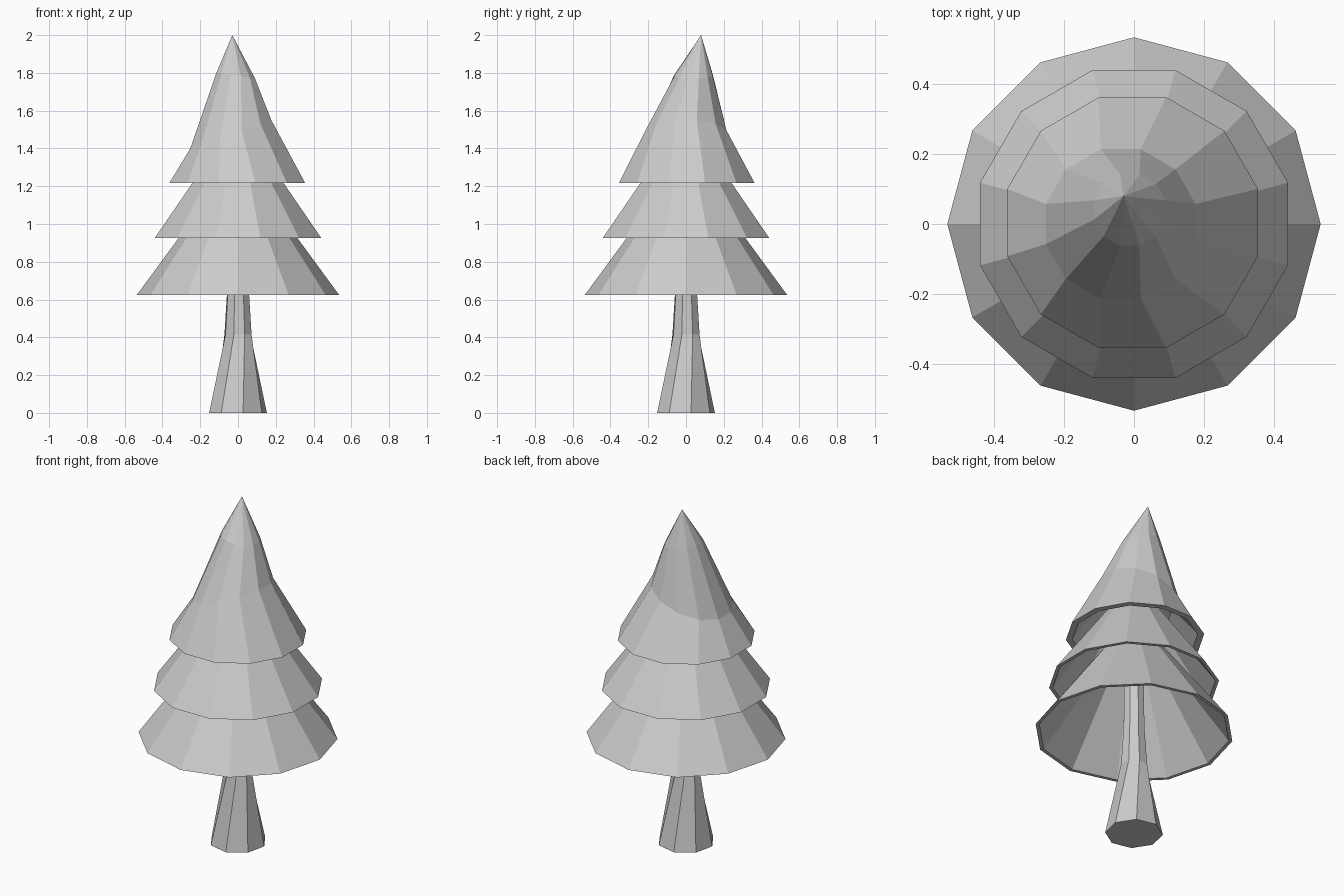
import bpy, bmesh
from math import cos, sin, radians

if "Cube" in bpy.data.objects:
    bpy.data.objects.remove(bpy.data.objects["Cube"])


def ring(bm, n, r, z, offset=0, cx=0, cy=0, tilt=0):
    """One polygon loop; tilt raises z along +x."""
    loop = []
    for i in range(n):
        a = radians(offset + 360 * i / n)
        dx, dy = r * cos(a), r * sin(a)
        loop.append(bm.verts.new((cx + dx, cy + dy, z + tilt * dx)))
    return loop


def loft(name, n, rings, tip=None, cap_start=False, cap_end=False):
    """Skin a list of ring settings, ending in caps or a point."""
    bm = bmesh.new()
    loops = [ring(bm, n, **s) for s in rings]
    for a, b in zip(loops, loops[1:]):
        for i in range(n):
            j = (i + 1) % n
            bm.faces.new((a[i], a[j], b[j], b[i]))
    if cap_start:
        bm.faces.new(loops[0][::-1])
    if cap_end:
        bm.faces.new(loops[-1])
    if tip:
        p = bm.verts.new(tip)
        top = loops[-1]
        for i in range(n):
            bm.faces.new((top[i], top[(i + 1) % n], p))
    mesh = bpy.data.meshes.new(name)
    bm.to_mesh(mesh)
    bm.free()
    obj = bpy.data.objects.new(name, mesh)
    bpy.context.collection.objects.link(obj)
    return obj


# Twisted octagonal trunk, flared at the base
loft("trunk", 8, [
    dict(r=0.155, z=0, offset=10),
    dict(r=0.075, z=0.415, offset=28),
    dict(r=0.06, z=0.65, offset=28),
    dict(r=0.055, z=1.1, offset=28),
], cap_start=True, cap_end=True)

# Lower hollow skirts: inner wall, thin lip, outer wall
for name, r, z, top_r, top_z, lip, off in [
    ("lower_branches", 0.535, 0.625, 0.15, 1.15, 0.02, 0),
    ("middle_branches", 0.457, 0.925, 0.12, 1.40, 0.02, 15),
]:
    loft(name, 12, [
        dict(r=top_r - lip, z=top_z - 0.01, offset=off),
        dict(r=r - lip, z=z, offset=off),
        dict(r=r, z=z, offset=off),
        dict(r=top_r, z=top_z, offset=off),
    ], cap_start=True, cap_end=True)

# Crown with tilted rings leaning to an off-centre tip
loft("top_branches", 12, [
    dict(r=0.18, z=1.44, offset=15, cx=-0.03, tilt=0.35),
    dict(r=0.337, z=1.217, offset=15, cx=-0.004, cy=0.004),
    dict(r=0.372, z=1.217, offset=15, cx=-0.004, cy=0.004),
    dict(r=0.222, z=1.475, offset=15, cx=-0.038, tilt=0.35),
    dict(r=0.106, z=1.785, offset=15, cx=-0.012, cy=0.04, tilt=-0.15),
], tip=(-0.03, 0.08, 2.0), cap_start=True)
